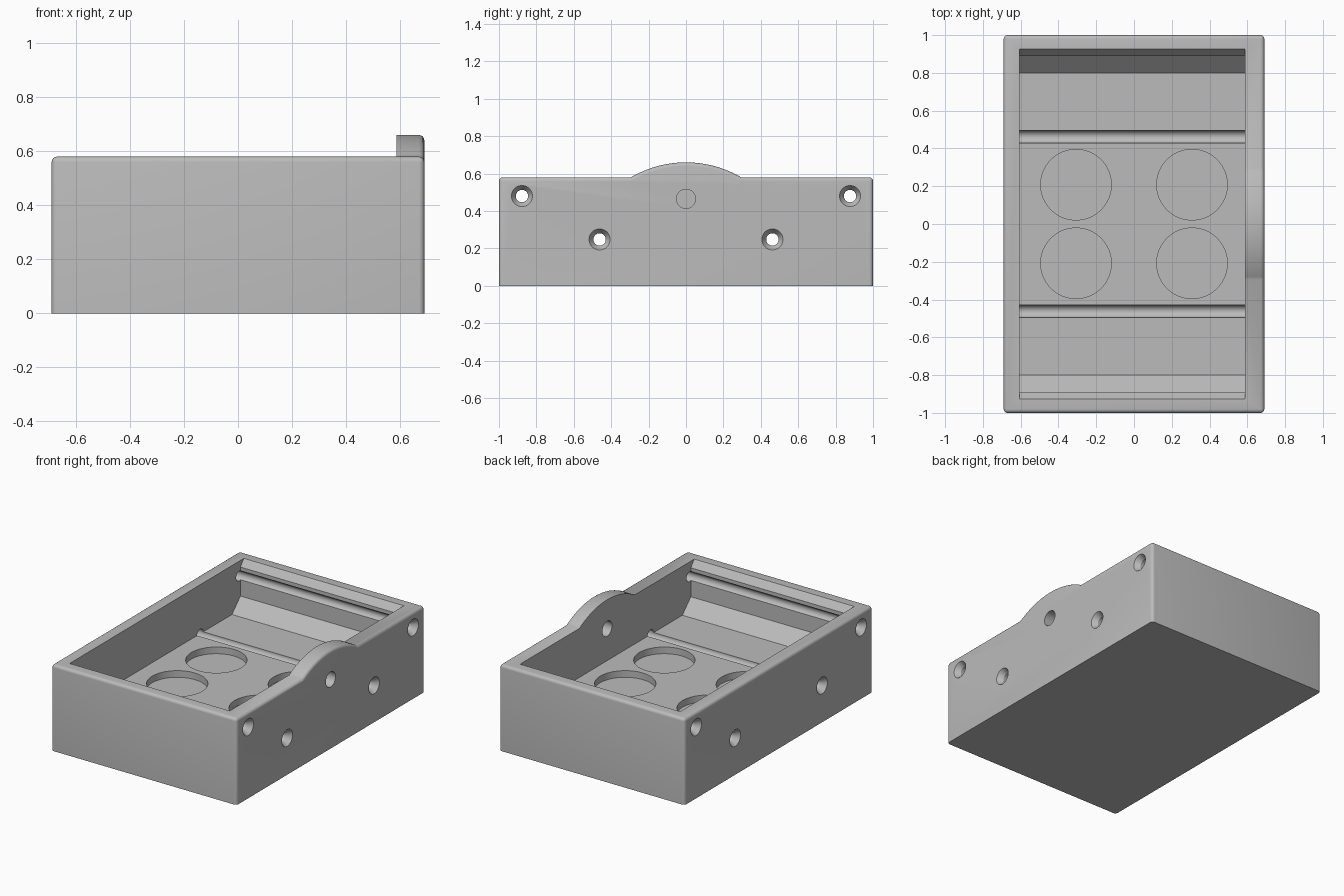
import bpy, bmesh, math
from mathutils import Matrix, Vector

if "Cube" in bpy.data.objects:
    bpy.data.objects.remove(bpy.data.objects["Cube"])

HX, HY, TOP = 0.69, 1.0, 0.58
FLOOR = 0.25
FILLET = 0.02

grey = bpy.data.materials.new("plain_grey")
grey.use_nodes = True
colour = (0.5, 0.5, 0.5, 1)
grey.diffuse_color = colour
grey.node_tree.nodes["Principled BSDF"].inputs["Base Color"].default_value = colour


def add_object(name, bm):
    bmesh.ops.recalc_face_normals(bm, faces=bm.faces)
    mesh = bpy.data.meshes.new(name)
    bm.to_mesh(mesh)
    bm.free()
    mesh.materials.append(grey)
    obj = bpy.data.objects.new(name, mesh)
    bpy.context.scene.collection.objects.link(obj)
    return obj


def extrude_x(profile, x0, x1):
    """Solid from a (y, z) profile swept along x."""
    bm = bmesh.new()
    face = bm.faces.new([bm.verts.new((x0, y, z)) for y, z in profile])
    new = bmesh.ops.extrude_face_region(bm, geom=[face])["geom"]
    bmesh.ops.translate(bm, vec=(x1 - x0, 0, 0),
                        verts=[v for v in new if isinstance(v, bmesh.types.BMVert)])
    return bm


def turned_x(name, rings, y, z, sides=40):
    """Solid of revolution about an x-parallel axis from (x, radius) rings."""
    bm = bmesh.new()
    loops = [[bm.verts.new((x, y + r * math.cos(k * math.tau / sides),
                            z + r * math.sin(k * math.tau / sides)))
              for k in range(sides)] for x, r in rings]
    for a, b in zip(loops, loops[1:]):
        for k in range(sides):
            n = (k + 1) % sides
            bm.faces.new((a[k], a[n], b[n], b[k]))
    bm.faces.new(loops[0])
    bm.faces.new(loops[-1])
    return add_object(name, bm)


def combine(target, tool, operation):
    mod = target.modifiers.new(operation, 'BOOLEAN')
    mod.operation, mod.solver, mod.object = operation, 'EXACT', tool
    bpy.context.view_layer.objects.active = target
    bpy.ops.object.modifier_apply(modifier=mod.name)
    bpy.data.objects.remove(tool)


# Outer block with rounded top and vertical edges
bm = bmesh.new()
bmesh.ops.create_cube(bm, size=1, matrix=Matrix.Translation((0, 0, TOP / 2))
                      @ Matrix.Diagonal((2 * HX, 2 * HY, TOP, 1)))
edges = [e for e in bm.edges if max(v.co.z for v in e.verts) > 0.1]
bmesh.ops.bevel(bm, geom=edges, offset=FILLET, segments=4, profile=0.5, affect='EDGES')
tray = add_object("tray_body", bm)

# Arched tab on the side wall, rounded on its outer edge
half, rise = 0.295, 0.08
radius = (half ** 2 + rise ** 2) / (2 * rise)
span = math.asin(half / radius)
arc = [(radius * math.sin(t), TOP + rise - radius + radius * math.cos(t))
       for t in (span * (k / 16 - 1) for k in range(33))]
bm = extrude_x([(-half, 0.54)] + arc + [(half, 0.54)], 0.5, HX)
edges = [e for e in bm.edges
         if all(v.co.x > HX - 0.01 and v.co.z > TOP - 0.01 for v in e.verts)]
bmesh.ops.bevel(bm, geom=edges, offset=FILLET, segments=4, profile=0.5, affect='EDGES')
combine(tray, add_object("arched_tab", bm), 'UNION')

# Cavity: sloped floor ends, upright walls, chamfered rim
side = [(0.80, FLOOR), (0.89, 0.34), (0.89, 0.535), (0.926, TOP), (0.926, 0.9)]
profile = side + [(-y, z) for y, z in reversed(side)]
combine(tray, add_object("cavity", extrude_x(profile, -0.605, 0.587)), 'DIFFERENCE')

# Rod channels, countersunk on both outer faces
for y, z in ((0.877, 0.48), (0.462, 0.248)):
    for s in (-1, 1):
        rings = [(-0.70, 0.063), (-0.655, 0.033), (0.655, 0.033), (0.70, 0.063)]
        combine(tray, turned_x("rod_channel", rings, s * y, z), 'DIFFERENCE')

# Single hole under the tab
combine(tray, turned_x("tab_hole", [(0.5, 0.051), (0.8, 0.051)], 0, 0.465), 'DIFFERENCE')

# Four round pockets in the floor
for sx in (-1, 1):
    for sy in (-1, 1):
        bm = bmesh.new()
        bmesh.ops.create_cone(bm, cap_ends=True, segments=64, radius1=0.187,
                              radius2=0.187, depth=0.1,
                              matrix=Matrix.Translation((sx * 0.307, sy * 0.208, FLOOR + 0.005)))
        combine(tray, add_object("pocket", bm), 'DIFFERENCE')

# Smooth the curved surfaces, keep the edges sharp
bpy.ops.object.select_all(action='DESELECT')
tray.select_set(True)
bpy.context.view_layer.objects.active = tray
bpy.ops.object.shade_smooth_by_angle(angle=math.radians(30))
